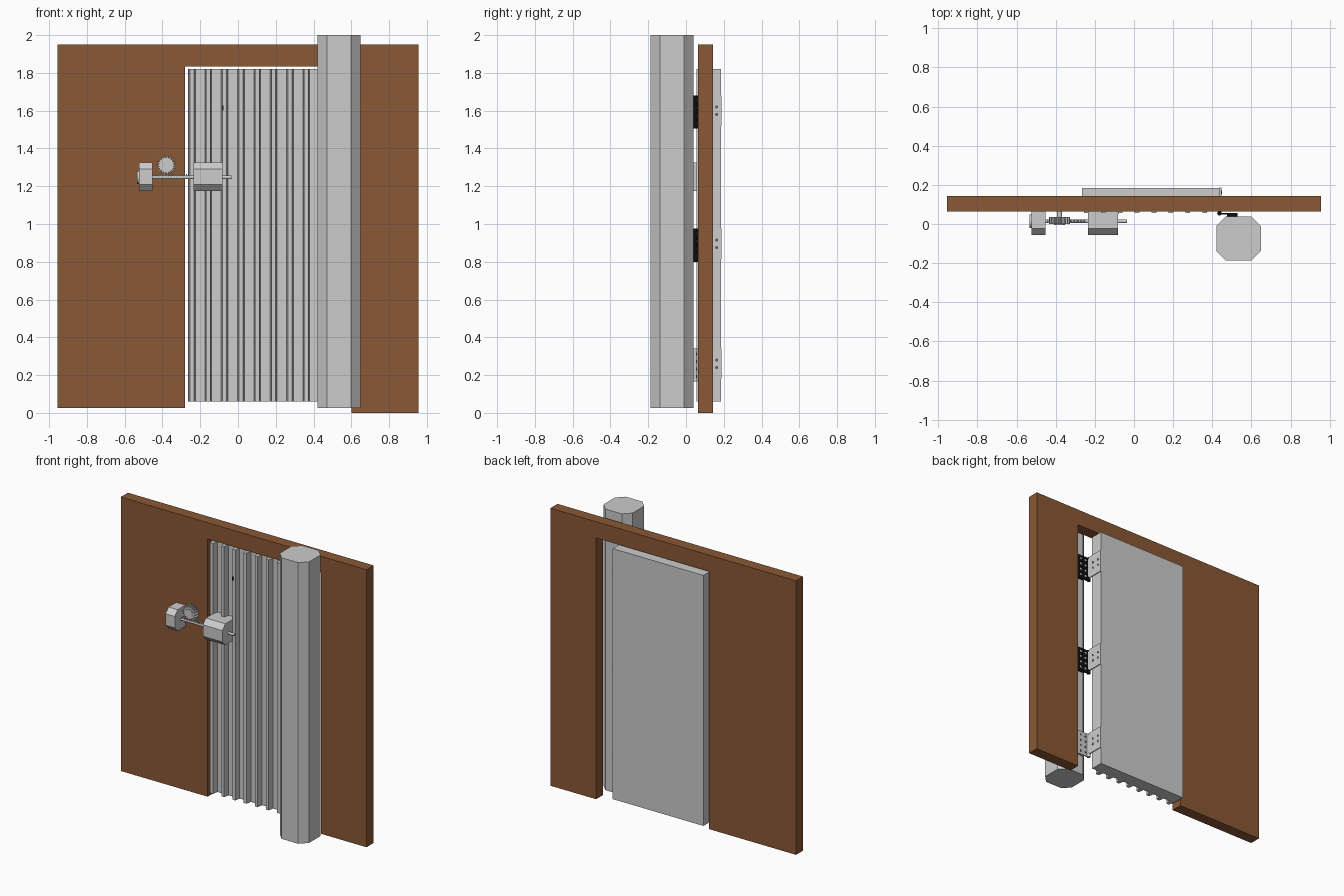
import bpy, bmesh, math
from mathutils import Vector

if "Cube" in bpy.data.objects:
    bpy.data.objects.remove(bpy.data.objects["Cube"])


def mat(name, rgb):
    m = bpy.data.materials.new(name)
    m.diffuse_color = (*rgb, 1)
    m.use_nodes = True
    m.node_tree.nodes["Principled BSDF"].inputs["Base Color"].default_value = m.diffuse_color
    return m


BROWN = mat("brown wood", (0.254, 0.098, 0.036))
GREY = mat("light grey metal", (0.604, 0.604, 0.604))
DARK = mat("dark grey screw", (0.10, 0.10, 0.10))
BLACK = mat("black metal", (0.004, 0.004, 0.004))


def prism(name, pts, axis, a, b, material):
    """Extrude a 2D outline along an axis; pts hold the other two coordinates in x, y, z order."""
    bm = bmesh.new()

    def place(p, d):
        c = list(p)
        c.insert("xyz".index(axis), d)
        return Vector(c)
    low = [bm.verts.new(place(p, a)) for p in pts]
    high = [bm.verts.new(place(p, b)) for p in pts]
    bm.faces.new(low)
    bm.faces.new(high)
    for i in range(len(pts)):
        j = (i + 1) % len(pts)
        bm.faces.new((low[i], low[j], high[j], high[i]))
    bmesh.ops.recalc_face_normals(bm, faces=bm.faces)
    me = bpy.data.meshes.new(name)
    bm.to_mesh(me)
    bm.free()
    me.materials.append(material)
    ob = bpy.data.objects.new(name, me)
    bpy.context.collection.objects.link(ob)
    return ob


def box(name, x0, x1, y0, y1, z0, z1, material):
    return prism(name, [(x0, y0), (x1, y0), (x1, y1), (x0, y1)], "z", z0, z1, material)


def rod(name, axis, c, r, a, b, material, n=16):
    """Round bar along an axis, smooth on its sides."""
    pts = [(c[0] + r * math.cos(2 * math.pi * i / n), c[1] + r * math.sin(2 * math.pi * i / n))
           for i in range(n)]
    ob = prism(name, pts, axis, a, b, material)
    if n > 8:
        for p in ob.data.polygons:
            p.use_smooth = len(p.vertices) == 4
        ob.data.set_sharp_from_angle(angle=math.radians(40))
    return ob


# Wall with doorway, right leg a little longer than the left
prism("wall", [(-0.955, 0.025), (-0.28, 0.025), (-0.28, 1.835), (0.60, 1.835),
               (0.60, 0), (0.955, 0), (0.955, 1.95), (-0.955, 1.95)],
      "y", 0.063, 0.142, BROWN)

# Corrugated door: flat back, eight ridges on the front
outline = [(0.44, 0.185), (-0.265, 0.185), (-0.265, 0.095)]
for k in range(8):
    c = -0.243 + 0.0865 * k
    outline += [(c - 0.019, 0.095), (c - 0.012, 0.056), (c + 0.010, 0.056), (c + 0.017, 0.095)]
outline.append((0.44, 0.095))
prism("door", outline, "z", 0.06, 1.82, GREY)

# Small black peephole
box("peephole", -0.083, -0.076, 0.053, 0.06, 1.60, 1.628, BLACK)

# Eight-sided post
cx, cy, h, f = 0.535, -0.074, 0.1135, 0.064
prism("post", [(cx + f, cy + h), (cx + h, cy + f), (cx + h, cy - f), (cx + f, cy - h),
               (cx - f, cy - h), (cx - h, cy - f), (cx - h, cy + f), (cx - f, cy + h)],
      "z", 0.025, 2.0, GREY)

# Hinges between the post and the door edge
for i, z in enumerate((0.18, 0.815, 1.52)):
    top = z + 0.16
    leaf_mat = GREY if i == 0 else BLACK
    dot_mat = DARK if i == 0 else GREY
    n = str(i + 1)
    box("post_leaf_" + n, 0.438, 0.53, 0.049, 0.055, z - 0.015, top, leaf_mat)
    box("post_leaf_pad_" + n, 0.475, 0.53, 0.036, 0.049, z - 0.015, top, leaf_mat)
    rod("hinge_pin_" + n, "z", (0.437, 0.055), 0.012, z - 0.015, top, leaf_mat, 12)
    prism("door_leaf_" + n, [(0.055, z + 0.02), (0.075, z), (0.187, z), (0.187, top),
                             (0.075, top), (0.055, top - 0.02)], "x", 0.438, 0.446, GREY)
    for dz in (0.06, 0.10):
        for y in (0.11, 0.162):
            rod("door_leaf_screw_" + n, "x", (y, z + dz), 0.008, 0.445, 0.449, DARK, 12)
    for k in range(4):
        for x in (0.465, 0.505):
            rod("post_leaf_hole_" + n, "y", (x, z + 0.013 + 0.04 * k), 0.008,
                0.054, 0.057, dot_mat, 12)

# Two bolt housings, one on the wall and one on the door
for name, x0, x1, back in (("wall_housing", -0.525, -0.453, 0.066),
                           ("door_housing", -0.235, -0.083, 0.10)):
    prism(name, [(back, 1.325), (-0.022, 1.325), (-0.055, 1.29), (-0.055, 1.21),
                 (-0.022, 1.175), (back, 1.175)], "x", x0, x1, GREY)

# Sliding bolt with an end cap and a toothed rack on top
rod("bolt", "x", (0.014, 1.247), 0.009, -0.53, -0.035, GREY)
rod("bolt_cap", "x", (0.014, 1.247), 0.034, -0.534, -0.525, GREY)
for k in range(12):
    x = -0.437 + 0.0165 * k
    prism("rack_tooth", [(x - 0.005, 1.253), (x + 0.005, 1.253), (x + 0.002, 1.265),
                         (x - 0.002, 1.265)], "y", 0.005, 0.023, GREY)

# Spiked gear wheel on an axle
gx, gz, teeth = -0.38, 1.312, 18
gear = []
for k in range(teeth):
    for off, r in ((-0.32, 0.040), (-0.12, 0.054), (0.12, 0.054), (0.32, 0.040)):
        a = 2 * math.pi * (k + off) / teeth
        gear.append((gx + r * math.cos(a), gz + r * math.sin(a)))
prism("gear", gear, "y", 0.0, 0.035, GREY)
rod("gear_hub", "y", (gx, gz), 0.028, -0.004, 0.0, GREY, 24)
rod("gear_axle", "y", (gx, gz), 0.013, 0.035, 0.066, GREY)
